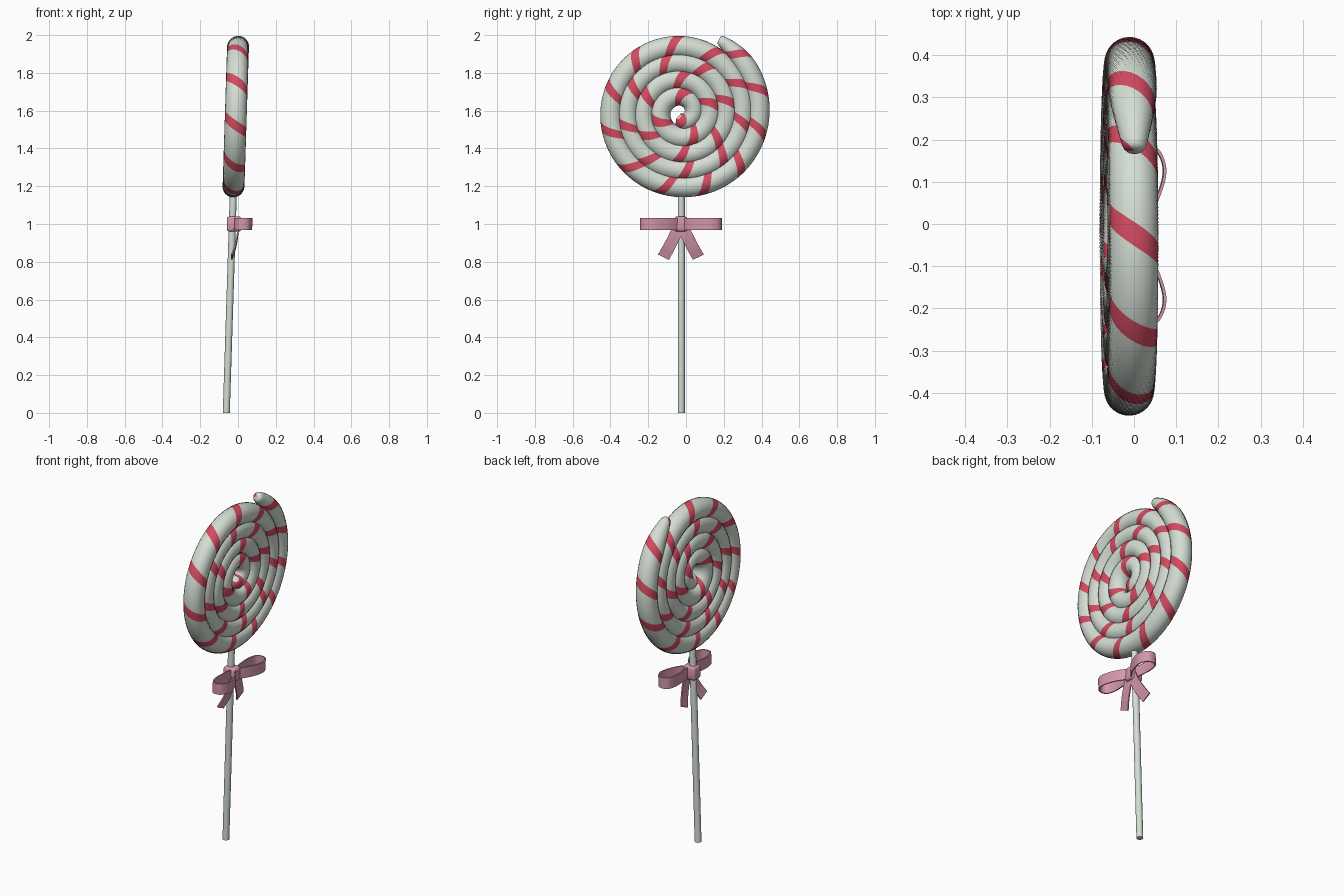
import bpy, bmesh, math
from mathutils import Vector

if "Cube" in bpy.data.objects:
    bpy.data.objects.remove(bpy.data.objects["Cube"])

CY, CZ = -0.027, 1.59            # spiral centre in the y-z plane


def material(name, col):
    m = bpy.data.materials.new(name)
    m.diffuse_color = (*col, 1)
    m.use_nodes = True
    m.node_tree.nodes["Principled BSDF"].inputs["Base Color"].default_value = m.diffuse_color
    return m


WHITE = material("candy_white", (0.66, 0.73, 0.66))
RED = material("candy_red", (0.66, 0.07, 0.12))
PINK = material("ribbon_pink", (0.66, 0.31, 0.41))


def lean(v):
    # the whole sweet leans slightly towards +x
    return Vector((v[0] - 0.062 + 0.032 * v[2], v[1], v[2]))


def make(name, verts, faces, mats):
    me = bpy.data.meshes.new(name)
    me.from_pydata([lean(v) for v in verts], [], faces)
    for m in mats:
        me.materials.append(m)
    ob = bpy.data.objects.new(name, me)
    bpy.context.collection.objects.link(ob)
    bm = bmesh.new()
    bm.from_mesh(me)
    bmesh.ops.recalc_face_normals(bm, faces=bm.faces)
    bm.to_mesh(me)
    bm.free()
    return ob


def finish(ob, angle=40):
    bpy.ops.object.select_all(action='DESELECT')
    ob.select_set(True)
    bpy.context.view_layer.objects.active = ob
    bpy.ops.object.convert(target='MESH')
    bpy.ops.object.shade_smooth_by_angle(angle=math.radians(angle))


def spline(pts, n=8):
    # Catmull-Rom through the points
    p = [Vector(q) for q in pts]
    p = [2 * p[0] - p[1]] + p + [2 * p[-1] - p[-2]]
    out = []
    for i in range(1, len(p) - 2):
        a, b, c, d = p[i - 1:i + 3]
        for k in range(n):
            t = k / n
            out.append(0.5 * (2 * b + (c - a) * t + (2 * a - 5 * b + 4 * c - d) * t * t
                              + (3 * b - a - 3 * c + d) * t ** 3))
    return out + [p[-2]]


# --- spiral candy: tube whose vertex columns twist, so stripes follow the columns
R, PITCH, SIDES, RED_COLS = 0.058, 0.208, 30, 7
PER_TURN = 0.086


def spiral_r(th):
    return 0.412 + PER_TURN * th / math.tau


start = math.radians(-128 - 360 * 4)
end = math.radians(62.5)
ref = math.radians(-100)         # a stripe crosses the +x face here
ths, step = [start], 0.0085
while ths[-1] < end:
    ths.append(ths[-1] + step / spiral_r(ths[-1]))
ths[-1] = end
s_ref = min(range(len(ths)), key=lambda i: abs(ths[i] - ref)) * step
length = (len(ths) - 1) * step

verts, faces = [], []
for i, th in enumerate(ths):
    s = i * step
    left = length - s
    rad = R * min(1, 0.8 + 0.2 * s / 0.35)
    if s < 0.04:                                  # rounded inner end
        rad *= math.sqrt(max(0.002, 1 - (1 - s / 0.04) ** 2))
    r = spiral_r(th)
    if left < 0.24:                               # tapering outer tail
        t = left / 0.24
        rad *= 0.42 + 0.58 * math.sin(t * math.pi / 2)
        r += 0.010 * (1 - t) ** 2
    if left < 0.025:
        rad *= math.sqrt(max(0.002, 1 - (1 - left / 0.025) ** 2))
    twist = math.pi / 2 + math.tau * (s - s_ref) / PITCH
    for j in range(SIDES):
        ph = twist + math.tau * (j - RED_COLS / 2) / SIDES
        d = r + rad * math.cos(ph)
        verts.append((rad * math.sin(ph), CY + d * math.cos(th), CZ + d * math.sin(th)))
    if i:
        a, b = (i - 1) * SIDES, i * SIDES
        for j in range(SIDES):
            k = (j + 1) % SIDES
            faces.append((a + j, a + k, b + k, b + j))
n_quads = len(faces)
faces.append(tuple(range(SIDES)))
faces.append(tuple(range(len(verts) - SIDES, len(verts))))
candy = make("spiral_candy", verts, faces, [WHITE, RED])
for f in candy.data.polygons:
    f.use_smooth = True
    if f.index < n_quads and f.index % SIDES < RED_COLS:
        f.material_index = 1

# --- stick
N = 20
verts = [(0.0185 * math.cos(math.tau * j / N), CY + 0.002 + 0.0185 * math.sin(math.tau * j / N), z)
         for z in (0, 1.2) for j in range(N)]
faces = [(j, (j + 1) % N, N + (j + 1) % N, N + j) for j in range(N)]
faces += [tuple(range(N)), tuple(range(N, 2 * N))]
finish(make("stick", verts, faces, [WHITE]))


# --- bow ribbons
def ribbon(name, centres, sides, closed=False):
    verts = []
    for c, w in zip(centres, sides):
        verts += [c - w, c + w]
    n = len(centres)
    faces = [(2 * i, 2 * i + 1, 2 * i + 3, 2 * i + 2) for i in range(n - 1)]
    if closed:
        faces.append((2 * n - 2, 2 * n - 1, 1, 0))
    ob = make(name, verts, faces, [PINK])
    m = ob.modifiers.new("thickness", 'SOLIDIFY')
    m.thickness, m.offset = 0.007, 0
    finish(ob)


LOOP = [(0.03, 0.0), (0.075, 0.065), (0.102, 0.145), (0.088, 0.198), (0.055, 0.213),
        (0.025, 0.198), (0.012, 0.145), (0.016, 0.065), (0.026, 0.0)]
TAIL = [(0.032, 0.012, 0.985), (0.028, 0.036, 0.93), (0.018, 0.064, 0.875), (0.002, 0.092, 0.825)]
for side, label in ((1, "right"), (-1, "left")):
    pts = spline([(x, CY + side * y, 1.0) for x, y in LOOP])[:-1]
    ribbon("bow_loop_" + label, pts, [Vector((0, 0, 0.032))] * len(pts), True)
    pts = spline([(x, CY + side * y, z) for x, y, z in TAIL])
    widths = [Vector((0, side * 0.029, 0.010 + 0.004 * i / len(pts))) for i in range(len(pts))]
    ribbon("bow_tail_" + label, pts, widths)

# --- knot wrapped round the stick
bpy.ops.mesh.primitive_cube_add(size=1, location=(-0.02, CY, 1.0))
knot = bpy.context.object
knot.name = "bow_knot"
knot.scale = (0.078, 0.066, 0.08)
bpy.ops.object.transform_apply(location=False, rotation=False, scale=True)
bev = knot.modifiers.new("rounding", 'BEVEL')
bev.width, bev.segments = 0.014, 3
knot.data.materials.append(PINK)
finish(knot)
